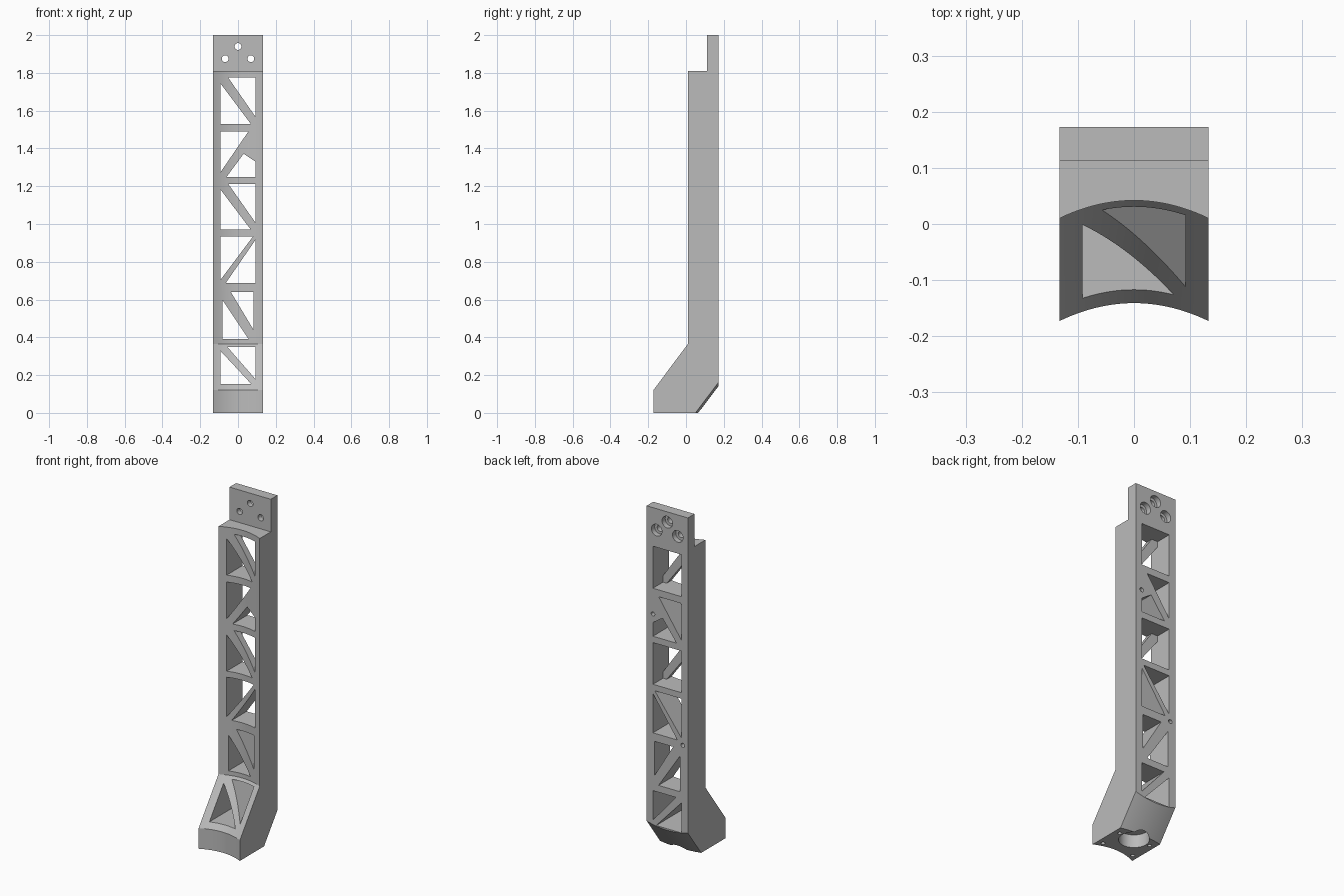
import bpy, bmesh, math
from mathutils import Matrix

cube = bpy.data.objects.get("Cube")
if cube:
    bpy.data.objects.remove(cube, do_unlink=True)

HALF = 0.133      # half width of the beam
SAG = 0.032       # depth of the hollow front
BACK = 0.173      # rear plane

grey = bpy.data.materials.new("plain_grey")
grey.use_nodes = True
colour = (0.5, 0.5, 0.5, 1)
grey.diffuse_color = colour
grey.node_tree.nodes["Principled BSDF"].inputs["Base Color"].default_value = colour


def finish(bm, name):
    bmesh.ops.recalc_face_normals(bm, faces=bm.faces)
    me = bpy.data.meshes.new(name)
    bm.to_mesh(me)
    bm.free()
    ob = bpy.data.objects.new(name, me)
    bpy.context.collection.objects.link(ob)
    return ob


def side_profile(x):
    """Side outline (y, z) at a given x: hollow front, bulging lower slope."""
    bulge = 1 - (x / HALF) ** 2
    a, c = SAG * bulge, 0.015 * bulge
    return [(-BACK + a, 0), (-BACK + a, 0.12), (0.01 + a, 0.365), (0.01 + a, 1.81),
            (0.112, 1.81), (0.112, 2), (BACK, 2), (BACK, 0.163 - 1.33 * c), (0.05 + c, 0)]


def make_body():
    bm = bmesh.new()
    steps = 24
    rows = []
    for i in range(steps + 1):
        x = -HALF + 2 * HALF * i / steps
        rows.append([bm.verts.new((x, y, z)) for y, z in side_profile(x)])
    n = len(rows[0])
    for r, s in zip(rows, rows[1:]):
        for k in range(n):
            bm.faces.new((r[k], r[(k + 1) % n], s[(k + 1) % n], s[k]))
    bm.faces.new(rows[0])
    bm.faces.new(rows[-1])
    return finish(bm, "truss_arm")


body = make_body()


def cut(bm):
    tool = finish(bm, "cutter")
    tool.hide_render = True
    mod = body.modifiers.new("cut", "BOOLEAN")
    mod.operation = "DIFFERENCE"
    mod.solver = "EXACT"
    mod.object = tool
    bpy.context.view_layer.objects.active = body
    bpy.ops.object.modifier_apply(modifier=mod.name)
    bpy.data.objects.remove(tool, do_unlink=True)


def cut_window(points, y0=-0.3, y1=0.3):
    """Cut an (x, z) outline through the arm from y0 to y1."""
    bm = bmesh.new()
    near = [bm.verts.new((x, y0, z)) for x, z in points]
    far = [bm.verts.new((x, y1, z)) for x, z in points]
    n = len(points)
    for k in range(n):
        bm.faces.new((near[k], near[(k + 1) % n], far[(k + 1) % n], far[k]))
    bm.faces.new(near)
    bm.faces.new(far)
    cut(bm)


def cut_hole(centre, radius, depth, axis="Y", sides=32):
    bm = bmesh.new()
    turn = Matrix.Rotation(math.pi / 2, 4, "X") if axis == "Y" else Matrix.Identity(4)
    bmesh.ops.create_cone(bm, cap_ends=True, segments=sides, radius1=radius, radius2=radius,
                          depth=depth, matrix=Matrix.Translation(centre) @ turn)
    cut(bm)


# Triangular windows: half width, bottom, top, gap left by the strut, rear pocket
bays = [(0.092, 1.53, 1.775, 0.04, True),
        (0.092, 0.97, 1.213, 0.04, True),
        (0.083, 0.39, 0.64, 0.045, False),
        (0.092, 0.152, 0.35, 0.035, False)]
for w, lo, hi, gap, pocket in bays:
    slope = (hi - lo) / (2 * w)
    lower = gap * slope * 0.6
    cut_window([(-w, hi - lower), (-w, lo), (w - gap * 0.6, lo)])
    cut_window([(w, lo + lower * 1.2), (w, hi), (-w + gap, hi)])
    if pocket:
        cut_window([(-w, lo), (w, lo), (w, hi), (-w, hi)], 0.08, 0.3)

# Bays with the strut leaning the other way, one cut short by a screw boss
cut_window([(-0.092, 0.935), (0.08, 0.935), (-0.092, 0.705)])
cut_window([(0.092, 0.915), (0.092, 0.687), (-0.065, 0.687)])
cut_window([(-0.092, 1.49), (0.055, 1.49), (-0.092, 1.275)])
cut_window([(0.03, 1.372), (0.092, 1.33), (0.092, 1.25), (-0.06, 1.25)])

# Counterbored holes in the top flange
for x, z in [(0, 1.94), (-0.068, 1.875), (0.068, 1.875)]:
    cut_hole((x, 0.14, z), 0.018, 0.2)
    cut_hole((x, BACK, z), 0.034, 0.06)

# Small blind holes in the rear face
for x, z in [(0.092, 1.38), (-0.1, 0.665)]:
    cut_hole((x, BACK, z), 0.012, 0.12)

# Round recess and screw holes underneath the foot
cut_hole((0, 0, 0), 0.08, 0.15, "Z", 48)
for x in (-0.1, 0.1):
    for y in (0.005, -0.13):
        cut_hole((x, y, 0), 0.011, 0.12, "Z", 24)

body.data.materials.clear()
body.data.materials.append(grey)
for p in body.data.polygons:
    p.material_index = 0
bpy.ops.object.select_all(action="DESELECT")
body.select_set(True)
bpy.context.view_layer.objects.active = body
bpy.ops.object.shade_smooth_by_angle(angle=math.radians(25))
